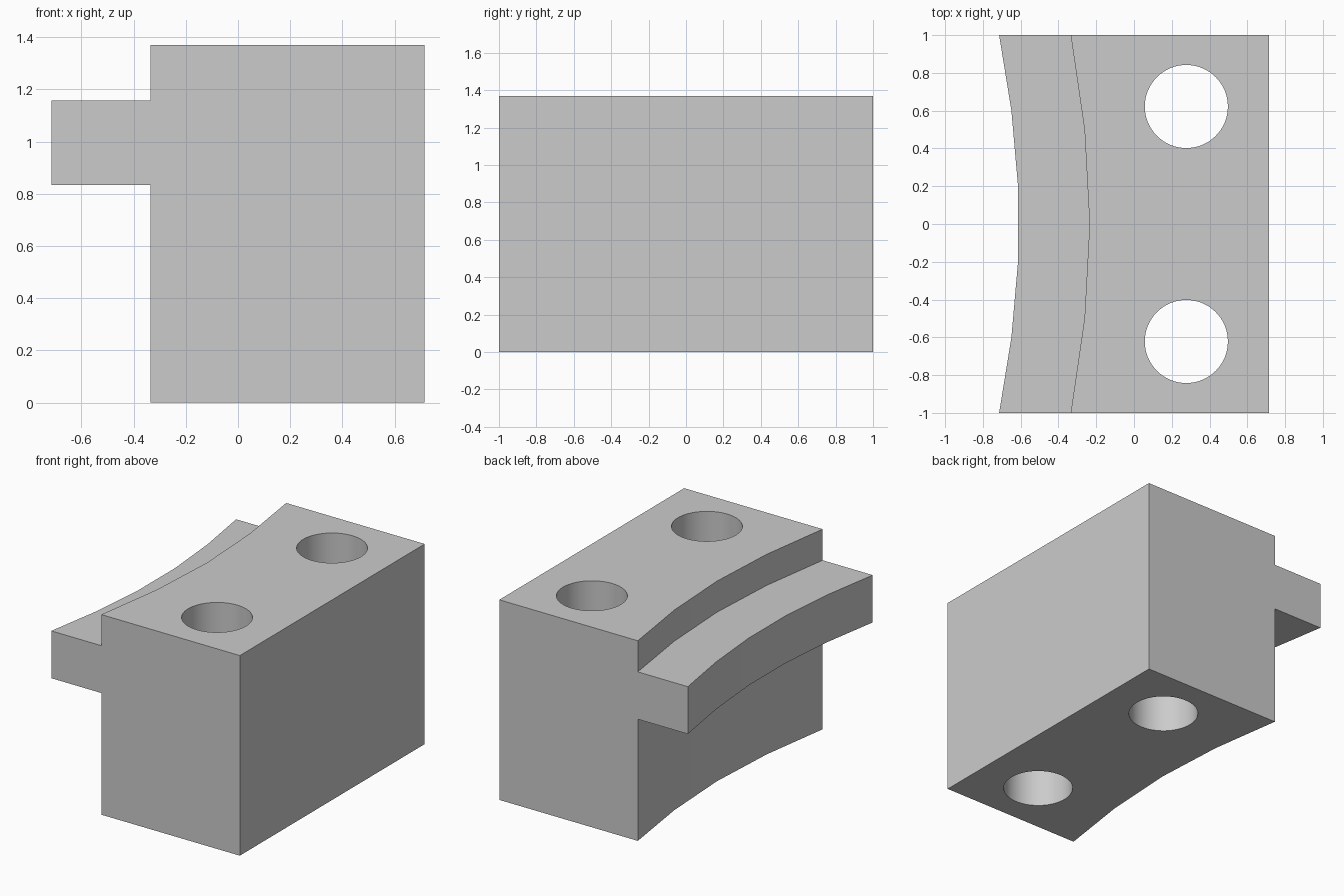
import bpy, bmesh, math

cube = bpy.data.objects.get("Cube")
if cube:
    bpy.data.objects.remove(cube, do_unlink=True)

grey = bpy.data.materials.new("plain grey")
grey.use_nodes = True
colour = (0.6, 0.6, 0.6, 1)
grey.diffuse_color = colour
grey.node_tree.nodes["Principled BSDF"].inputs["Base Color"].default_value = colour


def prism(name, outline, z0, z1):
    """Extrude a plan outline from z0 up to z1."""
    bm = bmesh.new()
    base = bm.faces.new([bm.verts.new((x, y, z0)) for x, y in outline])
    top = bmesh.ops.extrude_face_region(bm, geom=[base])["geom"]
    verts = [v for v in top if isinstance(v, bmesh.types.BMVert)]
    bmesh.ops.translate(bm, verts=verts, vec=(0, 0, z1 - z0))
    bmesh.ops.recalc_face_normals(bm, faces=bm.faces)
    mesh = bpy.data.meshes.new(name)
    bm.to_mesh(mesh)
    bm.free()
    mesh.materials.append(grey)
    obj = bpy.data.objects.new(name, mesh)
    bpy.context.collection.objects.link(obj)
    return obj


def boolean(target, tool, operation):
    """Apply a boolean and discard the tool object."""
    mod = target.modifiers.new(operation.lower(), "BOOLEAN")
    mod.object, mod.operation, mod.solver = tool, operation, "EXACT"
    bpy.context.view_layer.objects.active = target
    bpy.ops.object.modifier_apply(modifier=mod.name)
    bpy.data.objects.remove(tool, do_unlink=True)


# Main block with a hollowed, faceted side
hollow = [(-0.335, 1), (-0.262, 0.5), (-0.235, 0), (-0.262, -0.5), (-0.335, -1)]
block = prism("clamp_block", hollow + [(0.714, -1), (0.714, 1)], 0, 1.37)

# Curved flange joined to the hollowed side
rim = [(-0.714, 1), (-0.649, 0.6), (-0.614, 0.2)]
rim += [(x, -y) for x, y in reversed(rim)]
flange = prism("flange", rim + [(-0.1, -1), (-0.1, 1)], 0.833, 1.157)
boolean(block, flange, "UNION")

# Two vertical bolt holes
for y in (-0.622, 0.622):
    ring = [(0.277 + 0.22 * math.cos(a), y + 0.22 * math.sin(a))
            for a in (math.tau * i / 64 for i in range(64))]
    boolean(block, prism("hole_cutter", ring, -0.1, 1.5), "DIFFERENCE")

bpy.ops.object.select_all(action="DESELECT")
block.select_set(True)
bpy.context.view_layer.objects.active = block
bpy.ops.object.shade_smooth_by_angle(angle=math.radians(7))
